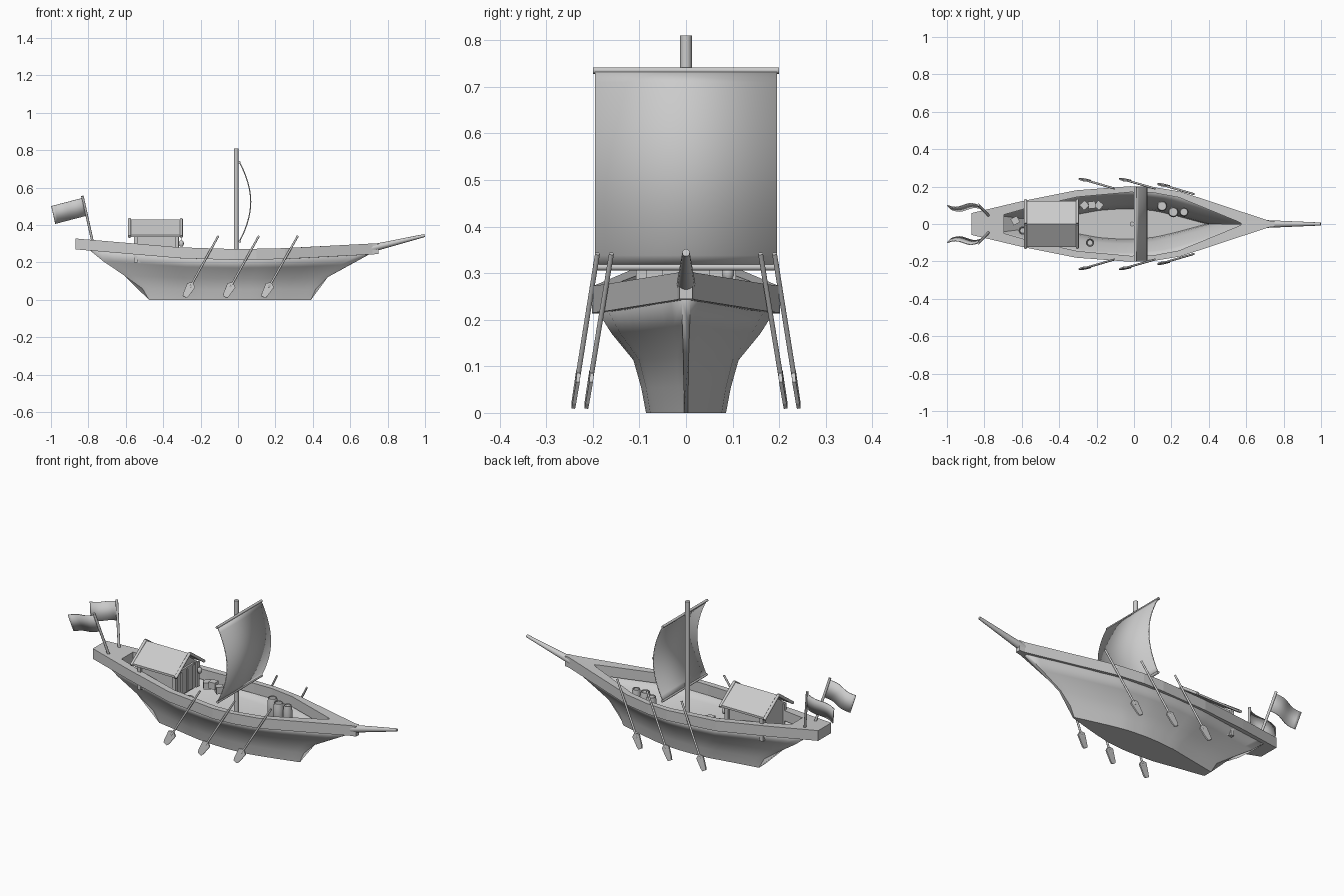
import bpy, bmesh, math
from mathutils import Vector

if "Cube" in bpy.data.objects:
    bpy.data.objects.remove(bpy.data.objects["Cube"])

grey = bpy.data.materials.new("plain_grey")
grey.use_nodes = True
grey.diffuse_color = (0.6, 0.6, 0.6, 1)
grey.node_tree.nodes["Principled BSDF"].inputs["Base Color"].default_value = (0.6, 0.6, 0.6, 1)


def finish(name, bm, smooth=0, thick=0, offset=0):
    bmesh.ops.recalc_face_normals(bm, faces=bm.faces)
    me = bpy.data.meshes.new(name)
    bm.to_mesh(me)
    bm.free()
    ob = bpy.data.objects.new(name, me)
    bpy.context.collection.objects.link(ob)
    me.materials.append(grey)
    if smooth:
        bpy.ops.object.select_all(action='DESELECT')
        ob.select_set(True)
        bpy.context.view_layer.objects.active = ob
        bpy.ops.object.shade_smooth_by_angle(angle=math.radians(smooth))
    if thick:
        mod = ob.modifiers.new("thickness", 'SOLIDIFY')
        mod.thickness, mod.offset = thick, offset
    return ob


def loft(name, rows, closed=False, caps=False, **kw):
    """Skin a list of point rows with quads."""
    bm = bmesh.new()
    vs = [[bm.verts.new(p) for p in r] for r in rows]
    n = len(rows[0])
    for a, b in zip(vs, vs[1:]):
        for i in range(n if closed else n - 1):
            j = (i + 1) % n
            bm.faces.new((a[i], a[j], b[j], b[i]))
    if caps:
        bm.faces.new(vs[0])
        bm.faces.new(vs[-1])
    return finish(name, bm, **kw)


def rod(name, a, b, r1, r2=None, sides=16):
    """Cylinder or cone between two points."""
    a, b = Vector(a), Vector(b)
    q = (b - a).to_track_quat('Z', 'Y')
    ring = [Vector((math.cos(t), math.sin(t), 0))
            for t in (2 * math.pi * i / sides for i in range(sides))]
    rows = [[c + q @ (v * r) for v in ring] for c, r in ((a, r1), (b, r2 or r1))]
    return loft(name, rows, closed=True, caps=True, smooth=40)


def box(name, centre, size, turn=0):
    bm = bmesh.new()
    bmesh.ops.create_cube(bm, size=1)
    for v in bm.verts:
        v.co = Vector([c * s for c, s in zip(v.co, size)])
    ob = finish(name, bm)
    ob.location = centre
    ob.rotation_euler.z = turn
    return ob


def lathe(name, centre, profile, sides=16):
    """Turned shape from (radius, height) points."""
    x, y, z = centre
    rows = [[(x + r * math.cos(t), y + r * math.sin(t), z + h)
             for t in (2 * math.pi * i / sides for i in range(sides))] for r, h in profile]
    return loft(name, rows, closed=True, caps=True, smooth=40)


def interp(pts, x):
    for (x0, y0), (x1, y1) in zip(pts, pts[1:]):
        if x <= x1:
            return y0 + (y1 - y0) * max(0, x - x0) / (x1 - x0)
    return pts[-1][1]


# Hull: flared sections lofted from stern to bow
sheer = [(-0.87, 0.27), (-0.28, 0.22), (0, 0.213), (0.33, 0.22), (0.75, 0.245)]
plan = [(0, 0.3), (0.17, 0.6), (0.33, 0.9), (0.45, 0.99), (0.55, 1),
        (0.68, 0.88), (0.8, 0.6), (0.9, 0.33), (1, 0.05)]
# each level: height fraction, stern x, bow x, half width
levels = [(1, -0.79, 0.7, 0.187), (0.8, -0.72, 0.6, 0.16), (0.53, -0.61, 0.48, 0.113),
          (0.25, -0.51, 0.415, 0.096), (0, -0.476, 0.39, 0.086)]
rows = []
for k in range(25):
    u = k / 24
    half = []
    for frac, x0, x1, w in levels:
        x = x0 + (x1 - x0) * u
        half.append((x, w * interp(plan, u), frac * interp(sheer, x)))
    rows.append(half + [(x, -y, z) for x, y, z in reversed(half)])
loft("hull", rows, caps=True, smooth=45, thick=0.008, offset=-1)

# Rail: broad ring with a solid stern deck and bow deck
outer = [(-0.87, 0.058), (-0.6, 0.122), (-0.31, 0.18), (-0.02, 0.202), (0.1, 0.198),
         (0.25, 0.173), (0.72, 0.018), (0.75, 0.014)]
inner = [(-0.695, 0.05), (-0.56, 0.088), (-0.3, 0.145), (-0.02, 0.17), (0.1, 0.168),
         (0.24, 0.142), (0.55, 0.015), (0.575, 0.002)]


def ring(pts, lift):
    left = [(x, y, interp(sheer, x) + lift) for x, y in pts]
    return left + [(x, -y, z) for x, y, z in reversed(left)]


loops = [ring(outer, 0), ring(outer, 0.058), ring(inner, 0.058), ring(inner, 0)]
loft("rail", loops + loops[:1], closed=True)

# Spars and sail
rod("bowsprit", (0.7, 0, 0.272), (0.998, 0, 0.344), 0.021, 0.008)
rod("mast", (-0.01, 0, 0.01), (-0.01, 0, 0.81), 0.0125)
rod("upper_yard", (0.007, -0.2, 0.735), (0.007, 0.2, 0.735), 0.007)
rod("lower_yard", (0.01, -0.2, 0.313), (0.01, 0.2, 0.313), 0.007)
rows = []
for k in range(17):
    t = k / 16
    x = 0.008 + 0.06 * math.sin(math.pi * t) ** 0.9
    rows.append([(x, -0.195, 0.735 - 0.422 * t), (x, 0.195, 0.735 - 0.422 * t)])
loft("sail", rows, smooth=40, thick=0.006)

# Cabin: gabled walls, pitched roof, edge boards and door
house = [(0.095, 0.2), (0.095, 0.345), (0, 0.415), (-0.095, 0.345), (-0.095, 0.2)]
loft("cabin_walls", [[(x, y, z) for y, z in house] for x in (-0.55, -0.325)],
     closed=True, caps=True)


def roof(name, x0, x1, drop, half, eave, top):
    pts = [(half, eave), (0, top), (-half, eave),
           (-half, eave - drop), (0, top - drop), (half, eave - drop)]
    loft(name, [[(x, y, z) for y, z in pts] for x in (x0, x1)], closed=True, caps=True)


roof("cabin_roof", -0.58, -0.3, 0.012, 0.123, 0.347, 0.43)
for x in (-0.58, -0.303):
    for s in (-1, 1):
        rod("roof_edge_pole", (x, s * 0.128, 0.338), (x, 0, 0.431), 0.008, sides=12)
for s in (-1, 1):
    for x in (-0.547, -0.328):
        box("corner_post", (x, s * 0.096, 0.27), (0.02, 0.022, 0.14))
    box("door_panel", (-0.321, s * 0.027, 0.275), (0.009, 0.046, 0.13))
box("door_lintel", (-0.32, 0, 0.346), (0.012, 0.12, 0.012))
rod("lantern_cord", (-0.303, 0.09, 0.315), (-0.303, 0.09, 0.36), 0.002, sides=6)
lathe("lantern", (-0.303, 0.09, 0.285), [(0.007, 0), (0.013, 0.01), (0.013, 0.022), (0.006, 0.033)])

# Cargo
for x, y, r in ((0.15, 0.096, 0.028), (0.21, 0.064, 0.028), (0.267, 0.064, 0.024)):
    lathe("barrel", (x, y, 0.165), [(r * 0.82, 0), (r, 0.03), (r, 0.07), (r * 0.82, 0.1),
                                    (r * 0.72, 0.1), (r * 0.72, 0.094)])
for x, y, z, turn in ((-0.265, 0.1, 0.225, 0.7), (-0.225, 0.102, 0.235, 0.1),
                      (-0.188, 0.1, 0.22, 0.9), (-0.635, 0.018, 0.24, 0.5)):
    box("crate", (x, y, z), (0.038, 0.038, 0.038), turn)
for x, y in ((-0.235, -0.1), (-0.595, -0.035)):
    lathe("bucket", (x, y, 0.2), [(0.016, 0), (0.022, 0.04), (0.018, 0.04), (0.014, 0.012)])

# Oars: shaft and flat blade, three each side
blade = [(0, 0.007), (0.012, 0.024), (0.07, 0.017), (0.085, 0.012)]
for s in (-1, 1):
    for x0, x1, y0, y1 in ((-0.285, -0.105, 0.242, 0.19), (-0.07, 0.112, 0.242, 0.19),
                           (0.135, 0.32, 0.214, 0.16)):
        low, high = Vector((x0, s * y0, 0.015)), Vector((x1, s * y1, 0.342))
        d = (high - low).normalized()
        rod("oar_shaft", low + d * 0.06, high, 0.0055, sides=10)
        side = d.cross(Vector((0, 1, 0))).normalized()
        rows = [[low + d * (0.085 - a) + side * w, low + d * (0.085 - a) - side * w]
                for a, w in blade]
        loft("oar_blade", rows, thick=0.008)

# Stern flags on leaning poles
for s in (-1, 1):
    foot, tip = Vector((-0.775, s * 0.043, 0.3)), Vector((-0.832, s * 0.102, 0.555))
    rod("flag_pole", foot, tip, 0.007, sides=12)
    rows = []
    for k in range(13):
        t = k / 12
        wave = Vector((-0.168 * t, s * 0.01 * math.sin(t * 2 * math.pi), -0.044 * t))
        rows.append([foot.lerp(tip, 0.96) + wave, foot.lerp(tip, 0.59) + wave])
    loft("flag", rows, smooth=40, thick=0.005)
